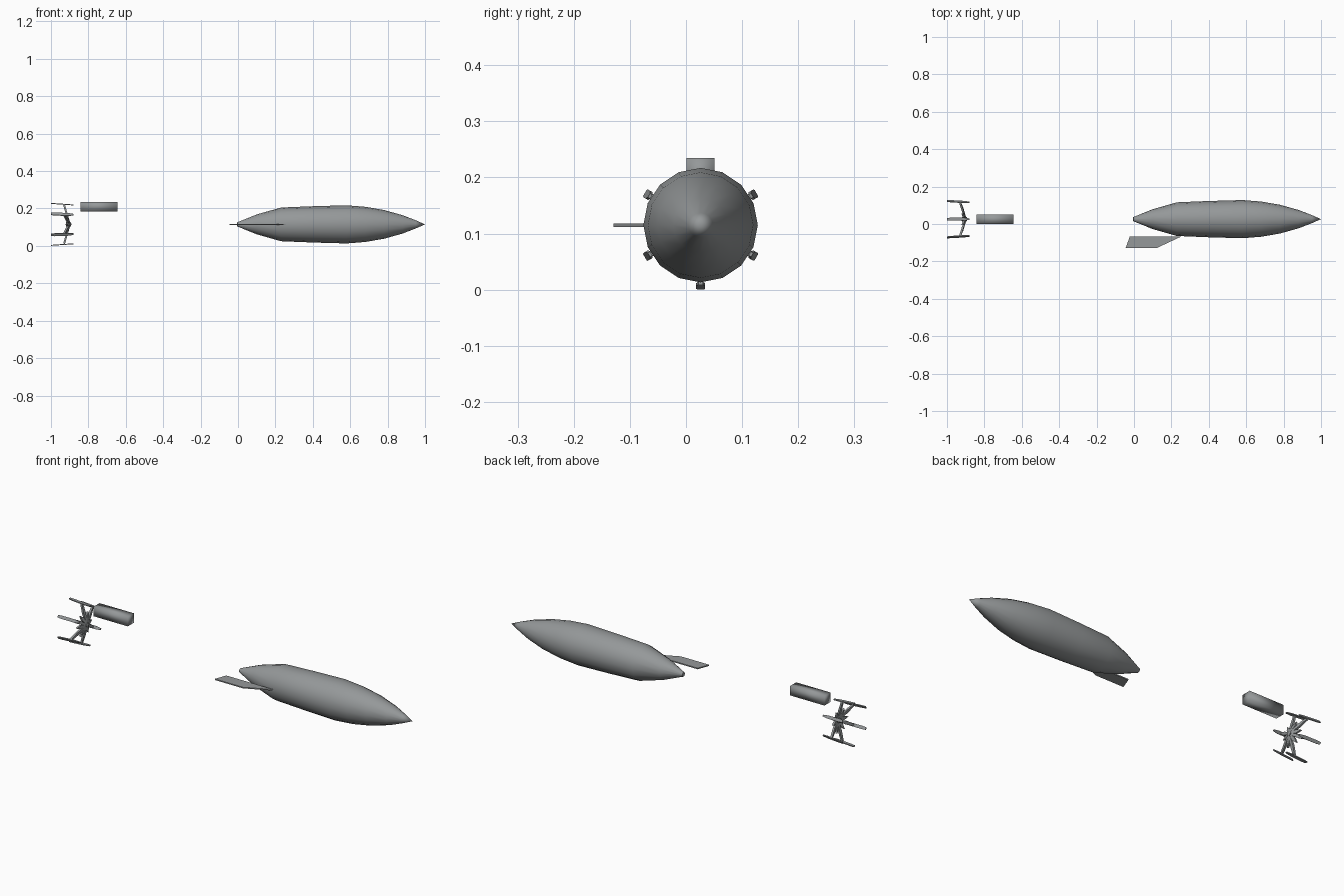
import bpy, bmesh, math
from mathutils import Matrix, Vector

cube = bpy.data.objects.get("Cube")
if cube:
    bpy.data.objects.remove(cube, do_unlink=True)

AXIS = Matrix.Translation((0, 0.026, 0.115))

grey = bpy.data.materials.new("hull_grey")
grey.use_nodes = True
colour = (0.30, 0.315, 0.32, 1)
grey.diffuse_color = colour
grey.node_tree.nodes["Principled BSDF"].inputs["Base Color"].default_value = colour


def finish(name, bm, matrix, angle=None):
    bmesh.ops.transform(bm, matrix=matrix, verts=bm.verts)
    bmesh.ops.recalc_face_normals(bm, faces=bm.faces)
    mesh = bpy.data.meshes.new(name)
    bm.to_mesh(mesh)
    bm.free()
    mesh.materials.append(grey)
    obj = bpy.data.objects.new(name, mesh)
    bpy.context.collection.objects.link(obj)
    if angle:
        bpy.ops.object.select_all(action='DESELECT')
        obj.select_set(True)
        bpy.context.view_layer.objects.active = obj
        bpy.ops.object.shade_smooth_by_angle(angle=math.radians(angle))
    return obj


def lathe(name, profile, sides, angle):
    """Revolve (x, radius) points about the long axis."""
    bm = bmesh.new()
    verts = [bm.verts.new((x, 0, r)) for x, r in profile]
    edges = [bm.edges.new(pair) for pair in zip(verts, verts[1:])]
    bmesh.ops.spin(bm, geom=verts + edges, cent=(0, 0, 0), axis=(1, 0, 0),
                   angle=math.tau, steps=sides)
    bmesh.ops.remove_doubles(bm, verts=bm.verts, dist=0.0005)
    return finish(name, bm, AXIS, angle)


def plate(name, outline, thickness, matrix):
    """Flat plate cut to an xy outline, centred on its own z = 0."""
    bm = bmesh.new()
    face = bm.faces.new([bm.verts.new((x, y, -thickness / 2)) for x, y in outline])
    top = bmesh.ops.extrude_face_region(bm, geom=[face])["geom"]
    bmesh.ops.translate(bm, vec=(0, 0, thickness),
                        verts=[v for v in top if isinstance(v, bmesh.types.BMVert)])
    return finish(name, bm, matrix)


# Hull: blunt tail cone, long middle, pointed nose
lathe("hull", [(-0.005, 0), (-0.004, 0.011), (0.1, 0.053), (0.23, 0.09), (0.4, 0.097),
               (0.58, 0.102), (0.68, 0.094), (0.78, 0.077), (0.88, 0.049),
               (0.95, 0.022), (1.0, 0)], 16, 50)

# Single swept side fin
plate("side_fin", [(-0.045, -0.129), (0.12, -0.129), (0.255, -0.066), (-0.022, -0.066)],
      0.006, Matrix.Translation((0, 0, 0.115)))

# Separate top block
bm = bmesh.new()
bmesh.ops.create_cube(bm, size=1)
finish("top_block", bm, Matrix.Translation((-0.743, 0.026, 0.21))
       @ Matrix.Diagonal((0.2, 0.05, 0.05, 1)), 100)

# Tail rotor: hub, swept arms, short leaves and rim plates
lathe("rotor_hub", [(-0.92, 0), (-0.92, 0.012), (-0.895, 0.012), (-0.89, 0)], 8, 40)
arm = [(0.005, -0.004), (0.06, -0.009), (0.108, -0.005),
       (0.108, 0.005), (0.06, 0.009), (0.005, 0.004)]
leaf = [(0.005, -0.004), (0.04, -0.009), (0.065, 0), (0.04, 0.009), (0.005, 0.004)]
rim = [(-0.06, -0.006), (-0.04, -0.008), (0.03, -0.008), (0.06, -0.004),
       (0.06, 0.004), (0.03, 0.008), (-0.04, 0.008), (-0.06, 0.006)]

# Local frame with x outward, y sideways and z along the rotor axis
outward = Matrix(((0, 0, 1, -0.9), (0, 1, 0, 0), (1, 0, 0, 0), (0, 0, 0, 1)))
sweep = Matrix.Rotation(math.radians(16), 4, 'Y')
for i in range(6):
    turn = AXIS @ Matrix.Rotation(i * math.tau / 6, 4, 'X')
    half = AXIS @ Matrix.Rotation((i + 0.5) * math.tau / 6, 4, 'X')
    plate(f"rotor_arm_{i + 1}", arm, 0.01, turn @ outward @ sweep)
    plate(f"rotor_leaf_{i + 1}", leaf, 0.01, half @ outward @ sweep)
    plate(f"rim_plate_{i + 1}", rim, 0.005, turn
          @ Matrix.Translation((-0.94, 0, 0.108)) @ Matrix.Rotation(math.radians(4), 4, 'Y'))
